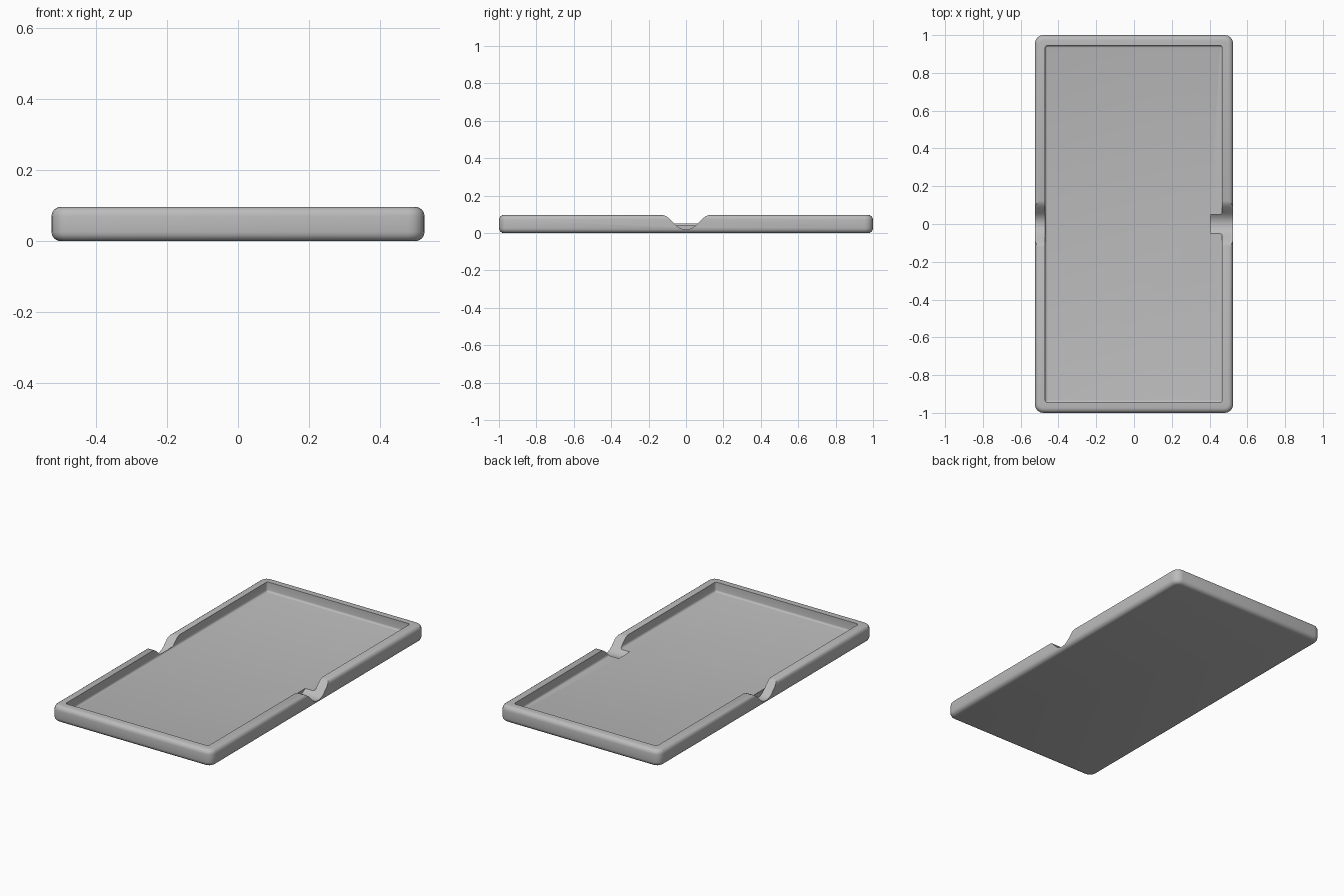
import bpy, bmesh, math

if "Cube" in bpy.data.objects:
    bpy.data.objects.remove(bpy.data.objects["Cube"])

grey = bpy.data.materials.new("plain grey")
grey.diffuse_color = (0.5, 0.5, 0.5, 1)
grey.use_nodes = True
grey.node_tree.nodes["Principled BSDF"].inputs["Base Color"].default_value = grey.diffuse_color


def make_object(name, bm):
    bmesh.ops.recalc_face_normals(bm, faces=bm.faces)
    mesh = bpy.data.meshes.new(name)
    bm.to_mesh(mesh)
    bm.free()
    mesh.materials.append(grey)
    obj = bpy.data.objects.new(name, mesh)
    bpy.context.collection.objects.link(obj)
    return obj


def rounded_box(name, lo, hi, corner, edge, pick, segments):
    """Box with rounded upright corners and rounded horizontal rims."""
    bm = bmesh.new()
    bmesh.ops.create_cube(bm, size=1)
    for v in bm.verts:
        v.co = [lo[i] + (v.co[i] + 0.5) * (hi[i] - lo[i]) for i in range(3)]
    upright = [e for e in bm.edges if abs(e.verts[0].co.z - e.verts[1].co.z) > 1e-4]
    bmesh.ops.bevel(bm, geom=upright, offset=corner, segments=segments,
                    profile=0.5, affect='EDGES')
    rims = [e for e in bm.edges if any(
        all(abs(v.co.z - z) < 1e-5 for v in e.verts) for z in pick)]
    bmesh.ops.bevel(bm, geom=rims, offset=edge, segments=segments,
                    profile=0.5, affect='EDGES')
    return make_object(name, bm)


def notch_cutter(name, x0, x1):
    """Flared thumb notch, extruded along x."""
    half = [(0.0, 0.02), (0.02, 0.022), (0.04, 0.031), (0.055, 0.043),
            (0.09, 0.079), (0.105, 0.09), (0.125, 0.0975), (0.14, 0.12)]
    outline = [(-y, z) for y, z in reversed(half[1:])] + half
    bm = bmesh.new()
    face = bm.faces.new([bm.verts.new((x0, y, z)) for y, z in outline])
    ext = bmesh.ops.extrude_face_region(bm, geom=[face])
    for v in ext["geom"]:
        if isinstance(v, bmesh.types.BMVert):
            v.co.x = x1
    return make_object(name, bm)


# Tray body with softly rounded outside
tray = rounded_box("tray", (-0.525, -1, 0), (0.525, 1, 0.097),
                   0.045, 0.026, (0, 0.097), 4)

# Recess with a small fillet at the floor, and the two side notches
cutters = [
    rounded_box("recess_cutter", (-0.47, -0.945, 0.04), (0.467, 0.945, 0.2),
                0.012, 0.011, (0.04,), 3),
    notch_cutter("left_notch_cutter", -0.6, -0.47),
    notch_cutter("right_notch_cutter", 0.405, 0.6),
]
bpy.context.view_layer.objects.active = tray
for cutter in cutters:
    mod = tray.modifiers.new(cutter.name, 'BOOLEAN')
    mod.operation = 'DIFFERENCE'
    mod.solver = 'EXACT'
    mod.object = cutter
    bpy.ops.object.modifier_apply(modifier=mod.name)
    bpy.data.objects.remove(cutter)

bpy.ops.object.select_all(action='DESELECT')
tray.select_set(True)
bpy.ops.object.shade_smooth_by_angle(angle=math.radians(35))
